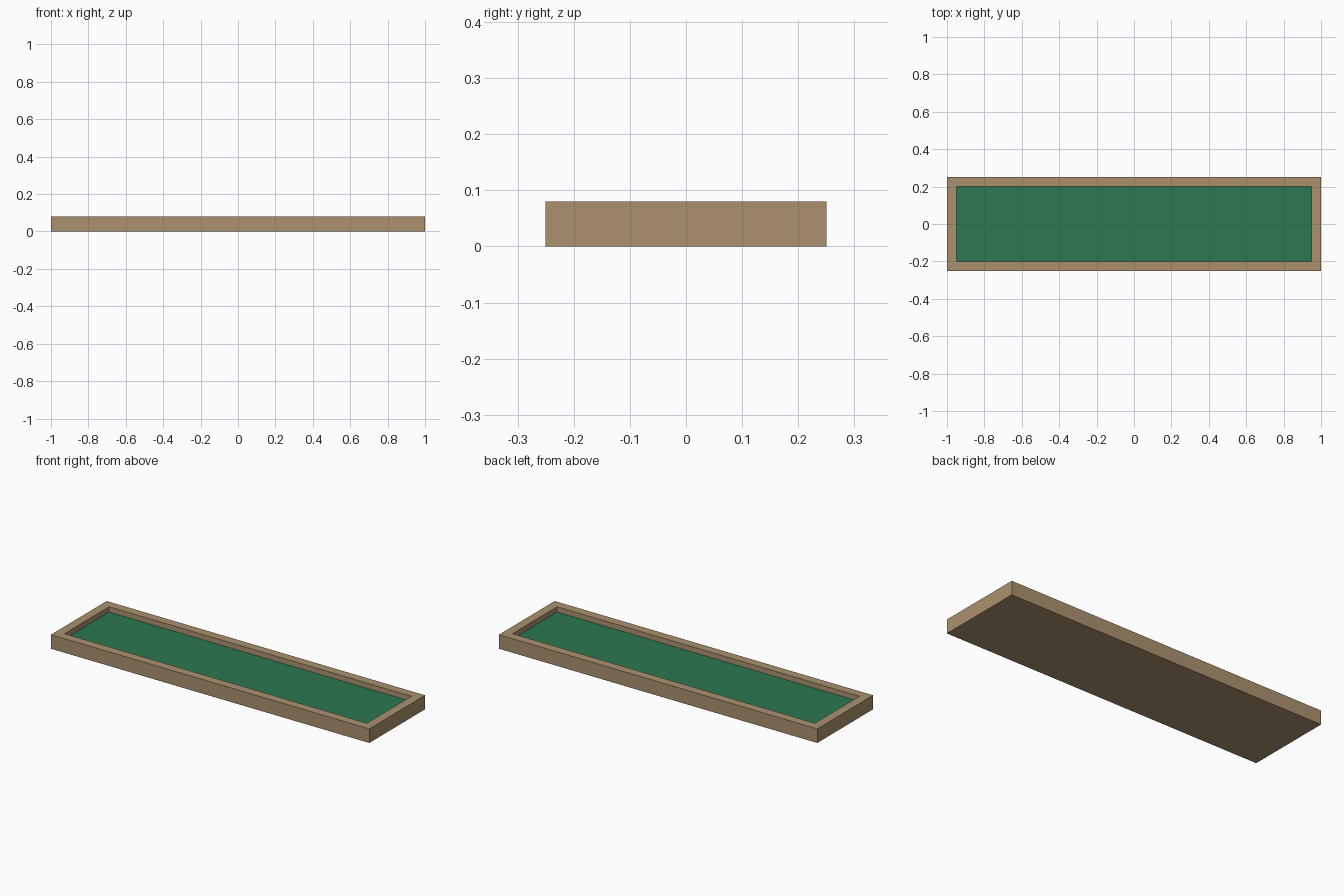
import bpy, bmesh

if "Cube" in bpy.data.objects:
    bpy.data.objects.remove(bpy.data.objects["Cube"])

LENGTH, WIDTH, HEIGHT = 2.0, 0.5, 0.08
WALL, FLOOR, FELT = 0.05, 0.04, 0.05


def material(name, color):
    m = bpy.data.materials.new(name)
    m.diffuse_color = (*color, 1)
    m.use_nodes = True
    m.node_tree.nodes["Principled BSDF"].inputs["Base Color"].default_value = m.diffuse_color
    return m


def box(name, size, z, mat):
    bm = bmesh.new()
    bmesh.ops.create_cube(bm, size=1)
    bmesh.ops.scale(bm, vec=size, verts=bm.verts)
    bmesh.ops.translate(bm, vec=(0, 0, z + size[2] / 2), verts=bm.verts)
    mesh = bpy.data.meshes.new(name)
    mesh.materials.append(mat)
    obj = bpy.data.objects.new(name, mesh)
    bpy.context.collection.objects.link(obj)
    return obj, bm


wood = material("light wood", (0.41, 0.285, 0.155))
green = material("green felt", (0.025, 0.188, 0.084))

# Wooden tray: top face inset to the rim width, then sunk to the floor
tray, bm = box("tray", (LENGTH, WIDTH, HEIGHT), 0, wood)
bm.normal_update()
top = max(bm.faces, key=lambda f: f.normal.z)
bmesh.ops.inset_individual(bm, faces=[top], thickness=WALL, use_even_offset=True)
inner = bmesh.ops.extrude_discrete_faces(bm, faces=[top])["faces"][0]
bmesh.ops.translate(bm, vec=(0, 0, FLOOR - HEIGHT), verts=inner.verts)
bmesh.ops.recalc_face_normals(bm, faces=bm.faces)
bm.to_mesh(tray.data)
bm.free()

# Felt playing surface lying on the tray floor
felt, bm = box("felt", (LENGTH - 2 * WALL, WIDTH - 2 * WALL, FELT - FLOOR), FLOOR, green)
bm.to_mesh(felt.data)
bm.free()
